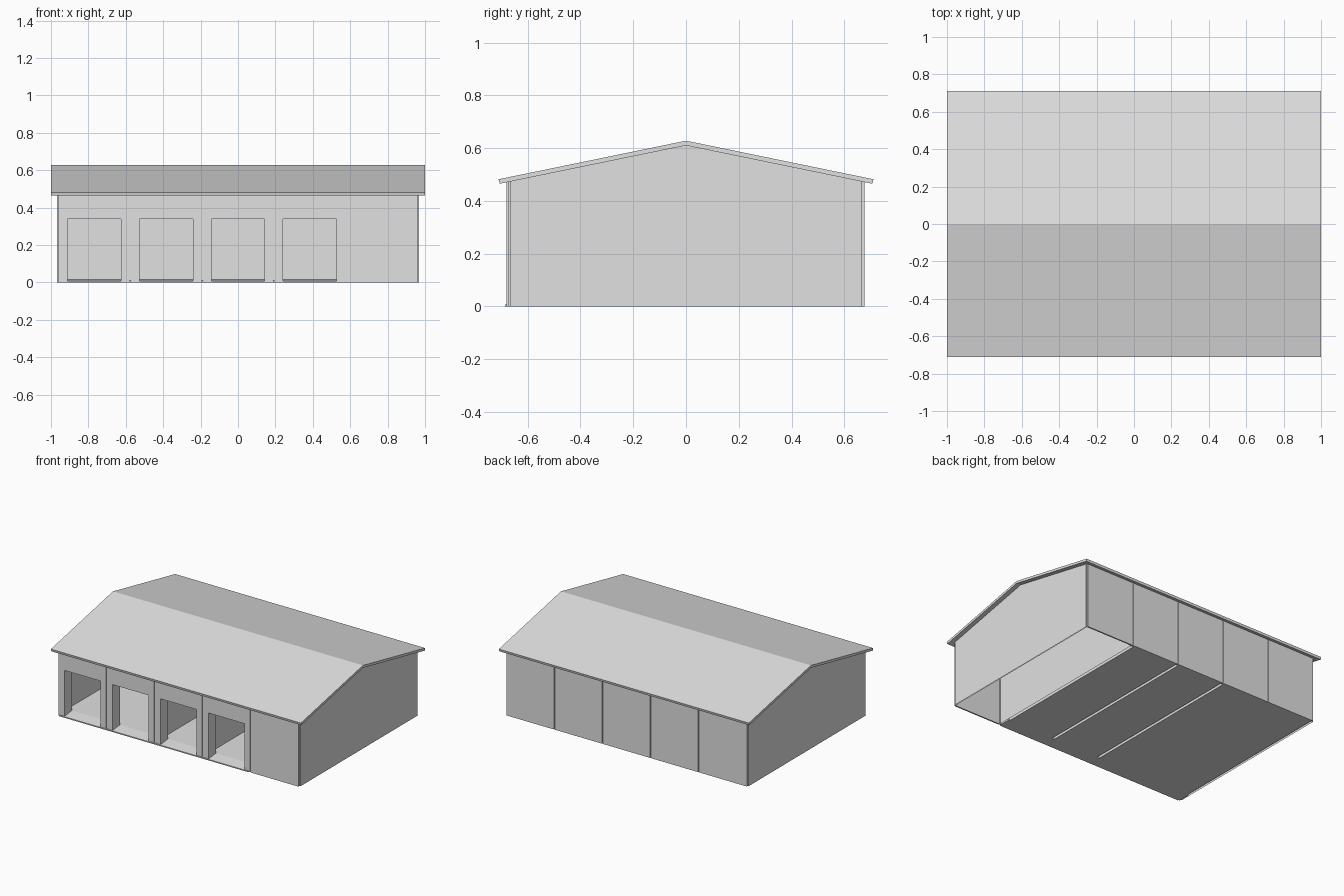
import bpy
import bmesh

old = bpy.data.objects.get("Cube")
if old:
    bpy.data.objects.remove(old, do_unlink=True)

GREY = (0.75, 0.75, 0.75, 1.0)
grey = bpy.data.materials.new("light_grey")
grey.use_nodes = True
grey.diffuse_color = GREY
grey.node_tree.nodes["Principled BSDF"].inputs["Base Color"].default_value = GREY

BAY = 0.384          # bay width
HALF = 0.96          # half length of the bay panels
EAVE = 0.473         # top of long walls
SEAM = 0.004         # half width of the joint between panels
INNER = -0.597       # inner face of the thick front wall
BACK = 0.667


def prism(name, points, axis, start, end, open_bottom=False):
    """Extrude a profile along x (points are y, z) or along y (points are x, z)."""
    def place(p, t):
        return (t, p[0], p[1]) if axis == "x" else (p[0], t, p[1])

    bm = bmesh.new()
    a = [bm.verts.new(place(p, start)) for p in points]
    b = [bm.verts.new(place(p, end)) for p in points]
    bm.faces.new(a)
    bm.faces.new(b[::-1])
    n = len(points)
    for i in range(n):
        j = (i + 1) % n
        bm.faces.new((a[i], b[i], b[j], a[j]))
    bmesh.ops.recalc_face_normals(bm, faces=bm.faces)
    if open_bottom:
        low = [f for f in bm.faces if all(abs(v.co.z) < 1e-5 for v in f.verts)]
        bmesh.ops.delete(bm, geom=low, context="FACES_ONLY")
    mesh = bpy.data.meshes.new(name)
    bm.to_mesh(mesh)
    bm.free()
    obj = bpy.data.objects.new(name, mesh)
    mesh.materials.append(grey)
    bpy.context.collection.objects.link(obj)
    return obj


def rect(x0, x1, z0, z1):
    return [(x0, z0), (x1, z0), (x1, z1), (x0, z1)]


def gable(y0, y1):
    """Wall outline that follows the underside of the roof."""
    def top(y):
        return 0.612 - 0.205 * abs(y)
    return [(y0, 0), (y1, 0), (y1, top(y1)), (0, top(0)), (y0, top(y0))]


# Pitched roof slab
prism("roof", [(-0.71, 0.482), (0, 0.628), (0.71, 0.482),
               (0.706, 0.465), (0, 0.61), (-0.706, 0.465)], "x", -1, 1)

# Gable end walls, hollow underneath
prism("right_gable_wall", gable(-BACK, BACK), "x", -0.967, -0.95, True)
prism("left_gable_wall", gable(-BACK, BACK), "x", 0.96, 0.967, True)

# Long walls, one panel for each bay
for i in range(5):
    x0 = -HALF + i * BAY
    x1 = x0 + BAY
    mid = (x0 + x1) / 2
    a, b = x0 + SEAM, x1 - SEAM
    if i == 0:
        a = x0
    if i == 4:
        b = x1
    prism(f"back_panel_{i + 1}", rect(a, b, 0, EAVE), "y", BACK, 0.677)
    if i == 4:
        prism("front_blank_panel", rect(a, b, 0, EAVE), "y", -0.68, -0.67)
        continue
    l, r = mid - 0.143, mid + 0.143
    head = 0.34
    prism(f"front_door_frame_{i + 1}",
          [(a, 0), (l, 0), (l, head), (r, head), (r, 0), (b, 0), (b, EAVE), (a, EAVE)],
          "y", -0.68, INNER)

# Backing strips that close the joints between panels
for i in range(1, 5):
    x = -HALF + i * BAY
    strip = rect(x - 0.01, x + 0.01, 0, EAVE)
    prism(f"back_joint_{i}", strip, "y", BACK - 0.004, BACK + 0.004)
    prism(f"front_joint_{i}", strip, "y", -0.674, -0.664)

# Inner partitions between rooms
for name, x, front in (("middle_partition", -0.192, INNER),
                       ("garage_partition", 0.192, INNER),
                       ("closed_bay_partition", 0.572, -0.67)):
    prism(name, gable(front, BACK), "x", x - 0.01, x + 0.01, True)

# Floors of the three open rooms and the sloped threshold at the doors
for name, x0, x1 in (("double_room_floor", -0.95, -0.202),
                     ("middle_room_floor", -0.182, 0.182),
                     ("end_room_floor", 0.202, 0.562)):
    prism(name, rect(INNER, BACK, 0, 0.018), "x", x0, x1)
prism("door_threshold", [(-0.685, 0), (INNER, 0), (INNER, 0.018), (-0.685, 0.008)],
      "x", -0.95, 0.562)
